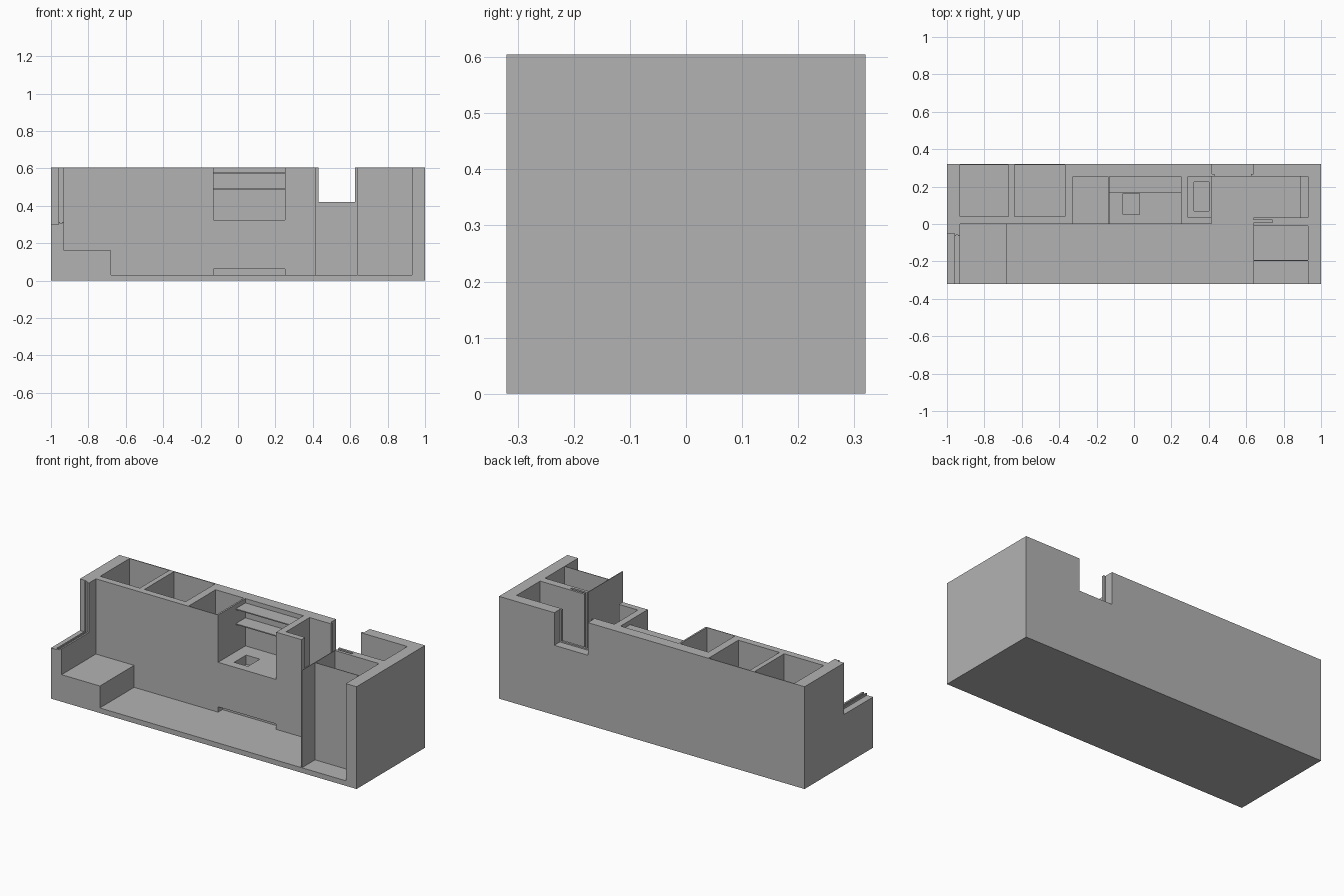
import bpy
import bmesh

if "Cube" in bpy.data.objects:
    bpy.data.objects.remove(bpy.data.objects["Cube"], do_unlink=True)

plaster = bpy.data.materials.new("plain grey")
plaster.use_nodes = True
GREY = (0.45, 0.45, 0.45, 1)
plaster.diffuse_color = GREY
plaster.node_tree.nodes["Principled BSDF"].inputs["Base Color"].default_value = GREY

FLOOR, COUNTER, TOP = 0.03, 0.325, 0.605
FRONT, BACK, OVER = -0.32, 0.32, 0.7   # OVER lets cutters run past the open top
OUT = -0.4                             # and past the open front


def box(name, x0, x1, y0, y1, z0, z1):
    """Axis-aligned box given by its limits."""
    bm = bmesh.new()
    bmesh.ops.create_cube(bm, size=1)
    for v in bm.verts:
        v.co = (x1 if v.co.x > 0 else x0,
                y1 if v.co.y > 0 else y0,
                z1 if v.co.z > 0 else z0)
    mesh = bpy.data.meshes.new(name)
    bm.to_mesh(mesh)
    bm.free()
    mesh.materials.append(plaster)
    obj = bpy.data.objects.new(name, mesh)
    bpy.context.collection.objects.link(obj)
    return obj


def cut(target, *limits):
    """Carve a box out of the target and discard the cutter."""
    cutter = box("cutter", *limits)
    cutter.hide_render = True
    mod = target.modifiers.new("cut", "BOOLEAN")
    mod.operation = "DIFFERENCE"
    mod.solver = "EXACT"
    mod.object = cutter
    bpy.context.view_layer.objects.active = target
    bpy.ops.object.modifier_apply(modifier=mod.name)
    bpy.data.objects.remove(cutter, do_unlink=True)


shell = box("apartment_shell", -1, 1, FRONT, BACK, 0, TOP)

# Rooms
cut(shell, -0.93, 0.64, OUT, 0, FLOOR, OVER)              # living room
cut(shell, 0.415, 0.64, -0.05, 0.255, FLOOR, OVER)        # corridor
cut(shell, 0.63, 0.93, 0.035, 0.255, FLOOR, OVER)         # bathroom
cut(shell, 0.63, 0.93, OUT, -0.01, FLOOR, OVER)           # front closet
cut(shell, 0.63, 0.74, 0.008, 0.022, FLOOR, OVER)         # sliding door pocket

# Wardrobes and tall cabinet
for x0, x1 in ((-0.93, -0.67), (-0.64, -0.37)):
    cut(shell, x0, x1, 0.04, 0.315, FLOOR, OVER)
cut(shell, -0.325, -0.14, 0.004, 0.255, FLOOR, OVER)

# Kitchen niche, toe kick and sink
cut(shell, -0.13, 0.25, -0.05, 0.255, COUNTER, OVER)
cut(shell, -0.13, 0.25, -0.05, 0.04, FLOOR, 0.062)
cut(shell, -0.06, 0.03, 0.05, 0.162, 0.27, 0.4)

# Washstand niche and basin
cut(shell, 0.29, 0.43, 0.035, 0.255, COUNTER, OVER)
cut(shell, 0.32, 0.4, 0.07, 0.225, 0.27, 0.4)

# Side window opening with stepped, grooved frame
cut(shell, -1.1, -0.96, OUT, -0.05, 0.3, OVER)
cut(shell, -0.97, -0.92, OUT, -0.065, 0.312, OVER)
cut(shell, -0.953, -0.94, OUT, -0.058, 0.304, OVER)

# Back window opening with stepped frame
cut(shell, 0.418, 0.638, 0.268, 0.4, 0.412, OVER)
cut(shell, 0.43, 0.626, 0.24, 0.28, 0.42, OVER)

# Built-in furniture and thin partitions
box("bench", -0.935, -0.68, FRONT, 0.005, 0.02, 0.16)
for i, z in enumerate((0.488, 0.576)):
    box(f"kitchen_shelf_{i + 1}", -0.135, 0.255, 0.165, 0.26, z - 0.003, z + 0.003)
box("closet_side_panel", 0.638, 0.642, FRONT, 0, 0.02, TOP)
box("closet_divider", 0.64, 0.935, -0.197, -0.193, 0.02, TOP)
box("bathroom_ledge", 0.89, 0.935, 0.03, 0.26, 0.02, 0.28)
